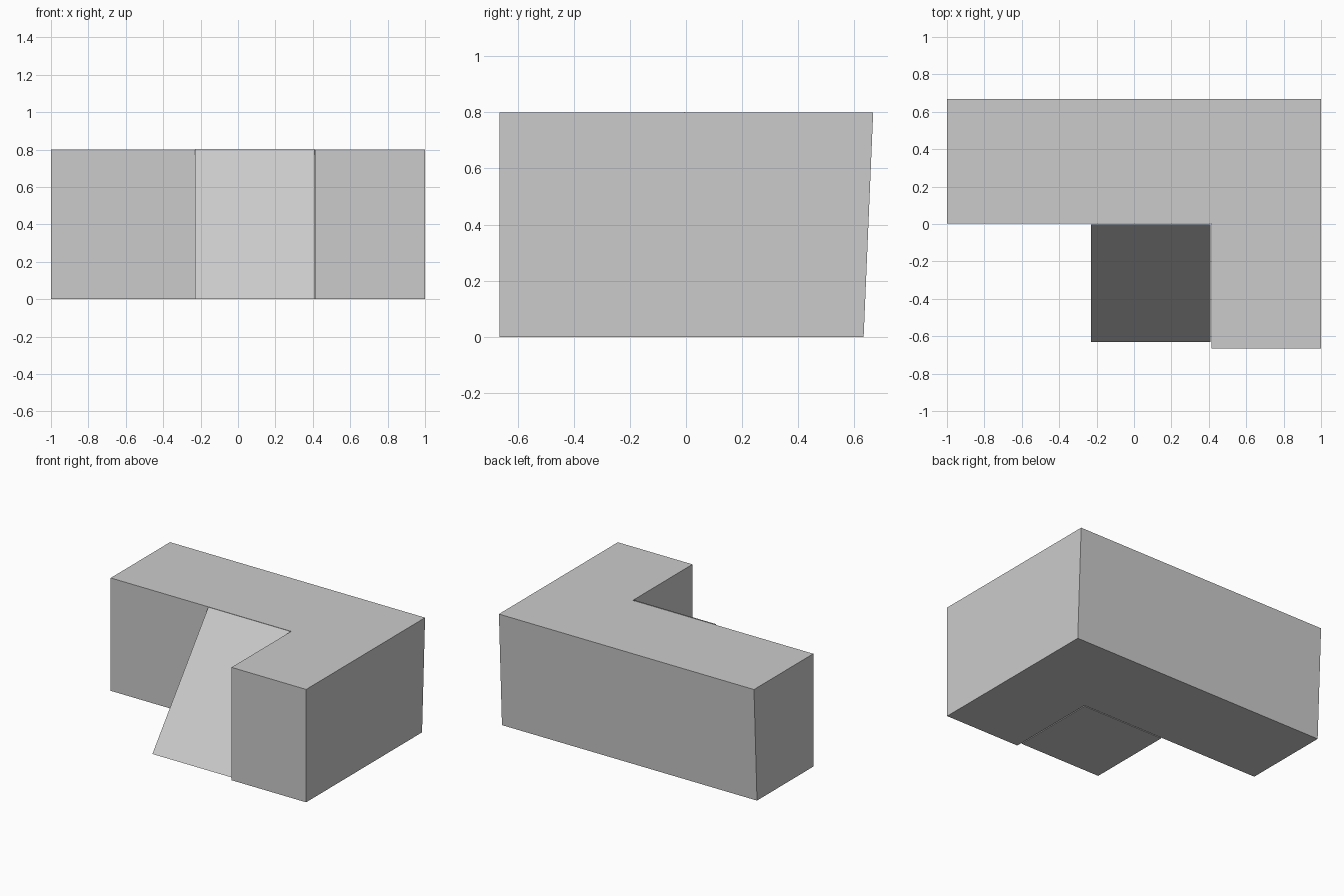
import bpy
import bmesh

if "Cube" in bpy.data.objects:
    bpy.data.objects.remove(bpy.data.objects["Cube"])


def loft(name, start, end):
    """Solid between two matching outlines, given as lists of 3D points."""
    bm = bmesh.new()
    a = [bm.verts.new(p) for p in start]
    b = [bm.verts.new(p) for p in end]
    n = len(a)
    bm.faces.new(a[::-1])
    bm.faces.new(b)
    for i in range(n):
        j = (i + 1) % n
        bm.faces.new((a[i], a[j], b[j], b[i]))
    bmesh.ops.recalc_face_normals(bm, faces=bm.faces)
    mesh = bpy.data.meshes.new(name)
    bm.to_mesh(mesh)
    bm.free()
    obj = bpy.data.objects.new(name, mesh)
    bpy.context.collection.objects.link(obj)
    return obj


# L-shaped platform: the back wall leans outward towards the top
def l_outline(z, back):
    return [(x, y, z) for x, y in
            [(-1, 0.003), (0.415, 0.003), (0.415, -0.665),
             (1, -0.665), (1, back), (-1, back)]]


loft("platform", l_outline(0, 0.633), l_outline(0.8, 0.667))


# Wedge ramp in the inner corner, with a hairline gap to the platform
def ramp_side(x):
    return [(x, -0.63, 0), (x, -0.004, 0), (x, -0.004, 0.802)]


loft("ramp", ramp_side(-0.23), ramp_side(0.408))
